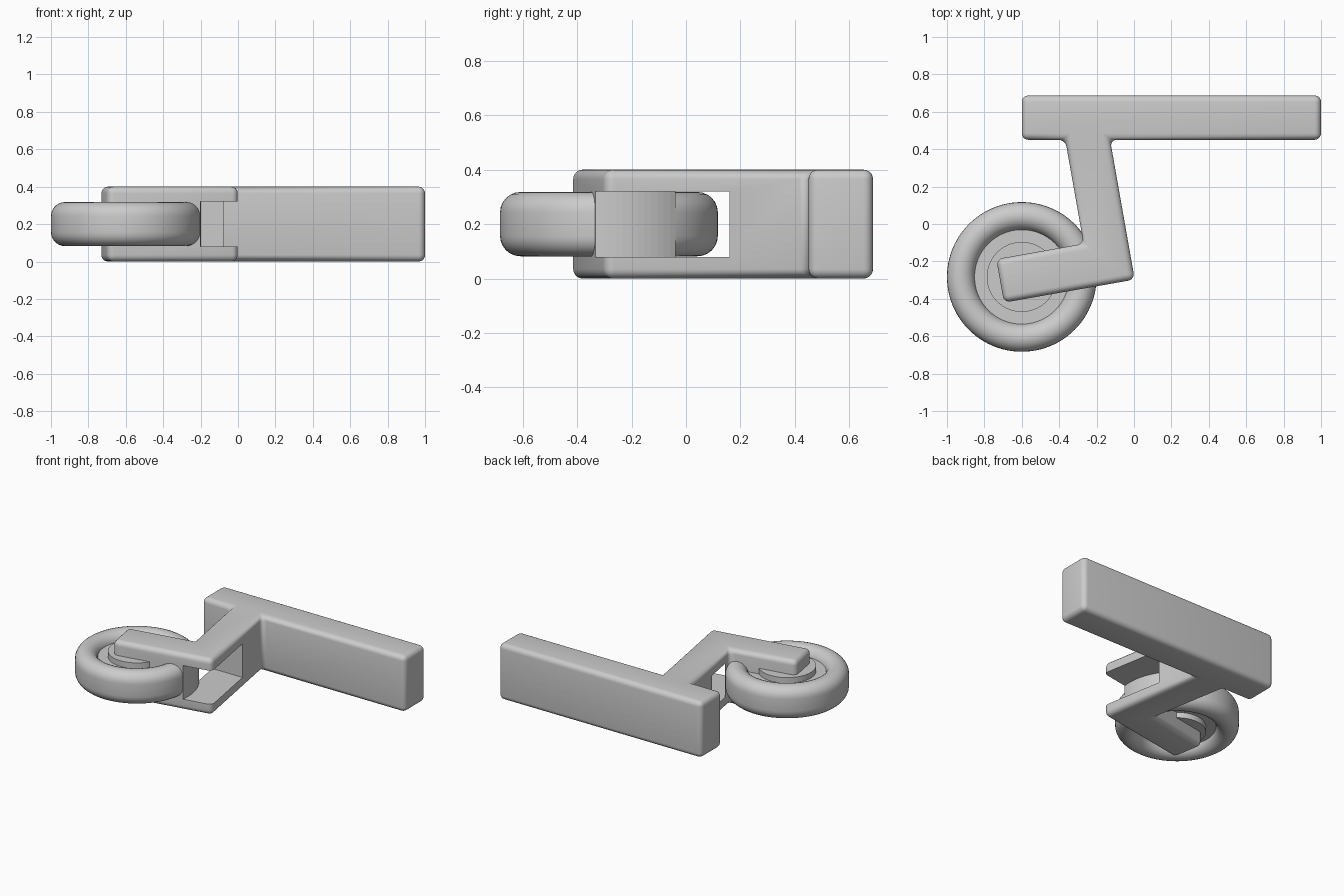
import bpy, bmesh
from math import sin, cos, pi, radians
from mathutils import Vector, Matrix

cube = bpy.data.objects.get("Cube")
if cube:
    bpy.data.objects.remove(cube)

grey = bpy.data.materials.new("plain_grey")
grey.use_nodes = True
colour = (0.6, 0.6, 0.6, 1)
grey.diffuse_color = colour
grey.node_tree.nodes["Principled BSDF"].inputs["Base Color"].default_value = colour

HUB = Vector((-0.6, -0.283, 0.2))   # wheel centre
TYRE_R = 0.4


def add_object(name, bm):
    bmesh.ops.recalc_face_normals(bm, faces=bm.faces)
    mesh = bpy.data.meshes.new(name)
    bm.to_mesh(mesh)
    bm.free()
    obj = bpy.data.objects.new(name, mesh)
    bpy.context.collection.objects.link(obj)
    mesh.materials.append(grey)
    return obj


def subtract(obj, cutter):
    mod = obj.modifiers.new("cut", 'BOOLEAN')
    mod.operation = 'DIFFERENCE'
    mod.solver = 'EXACT'
    mod.object = cutter
    cutter.hide_render = True
    cutter.hide_set(True)


def shade(obj):
    bpy.ops.object.select_all(action='DESELECT')
    obj.select_set(True)
    bpy.context.view_layer.objects.active = obj
    bpy.ops.object.shade_smooth_by_angle(angle=radians(35))


# Bracket outline: mounting bar, slanted leg and fork arm at right angles
tilt = radians(10)
arm_dir = Vector((-cos(tilt), -sin(tilt)))
leg_dir = Vector((-sin(tilt), cos(tilt)))
width, arm_length, bar_front, bar_back = 0.236, 0.71, 0.45, 0.687
heel = Vector((0.004, -0.297))
inner = heel + width * (arm_dir + leg_dir)
tip = heel + arm_length * arm_dir


def meet_bar(p):
    return p + leg_dir * ((bar_front - p.y) / leg_dir.y)


outline = [heel, meet_bar(heel), (1, bar_front), (1, bar_back),
           (-0.6, bar_back), (-0.6, bar_front), meet_bar(inner), inner,
           tip + width * leg_dir, tip]

bm = bmesh.new()
base = bm.faces.new([bm.verts.new((p[0], p[1], 0)) for p in outline])
side = bmesh.ops.extrude_face_region(bm, geom=[base])["geom"]
bmesh.ops.translate(bm, vec=(0, 0, 0.4),
                    verts=[v for v in side if isinstance(v, bmesh.types.BMVert)])
bmesh.ops.recalc_face_normals(bm, faces=bm.faces)
bmesh.ops.bevel(bm, geom=bm.edges[:], offset=0.035, offset_type='OFFSET',
                segments=5, profile=0.5, affect='EDGES', clamp_overlap=True)
bracket = add_object("fork_bracket", bm)

# Slot between the prongs, stopping at a round core behind the tyre
bm = bmesh.new()
bmesh.ops.create_cone(bm, cap_ends=True, segments=96, radius1=TYRE_R + 0.002,
                      radius2=TYRE_R + 0.002, depth=1,
                      matrix=Matrix.Translation(HUB))
core_cutter = add_object("core_cutter", bm)

bm = bmesh.new()
bmesh.ops.create_cube(bm, size=1, matrix=Matrix.Translation((-0.4, -0.42, 0.2))
                      @ Matrix.Diagonal((1.6, 1.16, 0.24, 1)))
slot_cutter = add_object("slot_cutter", bm)
subtract(slot_cutter, core_cutter)
subtract(bracket, slot_cutter)
shade(bracket)


# Lathe helper: spins (radius, height) points about the wheel axis
def lathe(name, profile, steps=96):
    bm = bmesh.new()
    verts = [bm.verts.new((r, 0, h)) for r, h in profile]
    edges = [bm.edges.new(pair) for pair in zip(verts, verts[1:])]
    bmesh.ops.spin(bm, geom=verts + edges, axis=(0, 0, 1), cent=(0, 0, 0),
                   angle=2 * pi, steps=steps)
    bmesh.ops.remove_doubles(bm, verts=bm.verts, dist=0.0005)
    bmesh.ops.translate(bm, verts=bm.verts, vec=HUB)
    obj = add_object(name, bm)
    shade(obj)
    return obj


# Tyre with a fully rounded, stretched cross-section
round_r, flat = 0.075, 0.043
section = []
for half in (1, -1):
    for i in range(13):
        a = pi * i / 12
        section.append((TYRE_R - round_r + half * round_r * cos(a),
                        half * (flat + round_r * sin(a))))
lathe("tyre", section + section[:1])

# Hub: dished disc with a raised boss on both sides
rim = [(0, 0.1), (0.187, 0.1), (0.187, 0.06), (0.26, 0.06)]
lathe("wheel_hub", rim + [(r, -h) for r, h in reversed(rim)])
